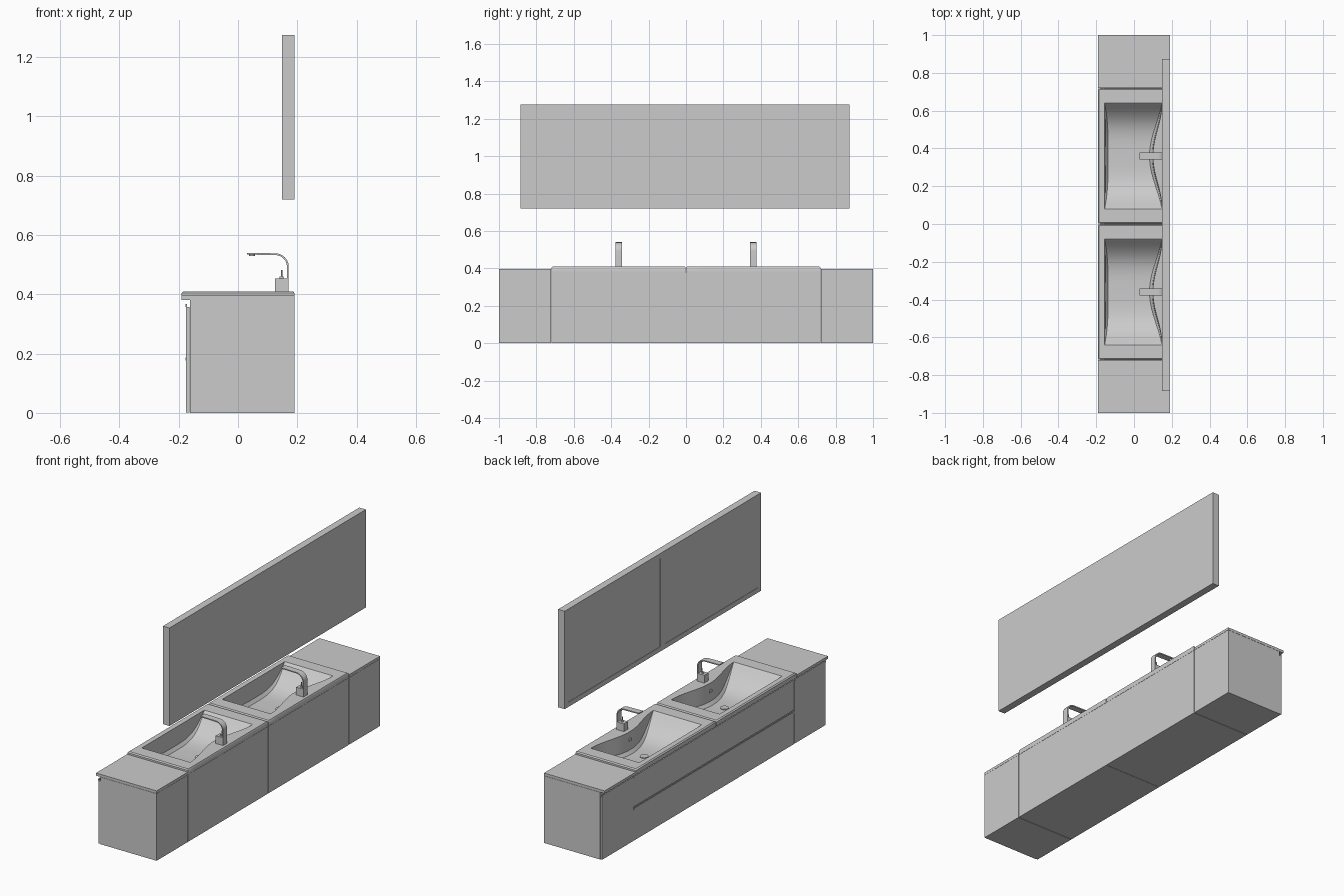
import bpy, bmesh, math

if "Cube" in bpy.data.objects:
    bpy.data.objects.remove(bpy.data.objects["Cube"])


def add_mesh(name, verts, faces, smooth=False):
    me = bpy.data.meshes.new(name)
    me.from_pydata(verts, [], faces)
    bm = bmesh.new()
    bm.from_mesh(me)
    bmesh.ops.remove_doubles(bm, verts=bm.verts, dist=1e-5)
    bmesh.ops.recalc_face_normals(bm, faces=bm.faces)
    bm.to_mesh(me)
    bm.free()
    ob = bpy.data.objects.new(name, me)
    bpy.context.collection.objects.link(ob)
    if smooth:
        bpy.ops.object.select_all(action='DESELECT')
        ob.select_set(True)
        bpy.context.view_layer.objects.active = ob
        bpy.ops.object.shade_smooth_by_angle(angle=math.radians(35))
    return ob


def box(name, x, y, z, open_top=False):
    """Box from ranges; open_top leaves a hollow carcass with wall thickness."""
    v = [(a, b, c) for a in x for b in sorted(y) for c in z]
    f = [(0, 1, 3, 2), (4, 6, 7, 5), (0, 4, 5, 1), (2, 3, 7, 6), (0, 2, 6, 4)]
    if not open_top:
        f.append((1, 5, 7, 3))
    ob = add_mesh(name, v, f)
    if open_top:
        # an open box still has outward normals after recalculation
        m = ob.modifiers.new("walls", 'SOLIDIFY')
        m.thickness, m.offset = 0.007, -1
    return ob


def cylinder(name, loc, r, h, axis='Z', n=24):
    rot = (0, math.pi / 2, 0) if axis == 'X' else (0, 0, 0)
    bpy.ops.mesh.primitive_cylinder_add(vertices=n, radius=r, depth=h, location=loc, rotation=rot)
    ob = bpy.context.object
    ob.name = name
    bpy.ops.object.shade_smooth_by_angle(angle=math.radians(35))
    return ob


def loft(name, rings, smooth=True):
    """Closed cross-sections bridged in order and capped at both ends."""
    n = len(rings[0])
    verts = [p for r in rings for p in r]
    faces = [(i * n + j, i * n + (j + 1) % n, (i + 1) * n + (j + 1) % n, (i + 1) * n + j)
             for i in range(len(rings) - 1) for j in range(n)]
    faces += [tuple(range(n)), tuple(range((len(rings) - 1) * n, len(rings) * n))]
    return add_mesh(name, verts, faces, smooth)


TOP, DEPTH, MID, HALF = 0.41, 0.118, 0.36, 0.28


def basin_ring(y, inset=0.0):
    """Cross-section of the wash basin at distance y from the centre line."""
    t = max(-1.0, min(1.0, (y - MID) / HALF))
    d = DEPTH * max(0.0, 1 - abs(t) ** 3.5) ** 1.15
    back = 0.148 - 0.048 * (0.5 + 0.5 * math.cos(math.pi * t))
    k = d / DEPTH
    f, top, fl = -0.155, TOP - inset, TOP - inset - d
    under = min(0.381, fl - 0.006)
    prof = [(-0.19, 0.381), (-0.19, TOP - 0.006), (-0.184, top), (f, top),
            (f + 0.004 * k, top - d * 0.85), (f + 0.018 * k, fl),
            (back - 0.018 * k, fl), (back - 0.004 * k, top - d * 0.85), (back, top),
            (0.187, top), (0.19, TOP - 0.006), (0.19, 0.381),
            (0.155, 0.381), (back + 0.004, under), (f - 0.002, under), (-0.158, 0.381)]
    return [(x, y, z) for x, z in prof]


for s, side in ((1, "right"), (-1, "left")):
    # cabinets: closed end unit and hollow basin unit
    box(f"end_cabinet_{side}", (-0.162, 0.19), (s * 0.722, s * 1.0), (0, 0.38))
    box(f"basin_cabinet_{side}", (-0.162, 0.19), (s * 0.001, s * 0.719), (0, 0.38), True)
    box(f"end_door_{side}", (-0.175, -0.163), (s * 0.722, s * 1.0), (0.002, 0.357))
    box(f"end_door_lip_{side}", (-0.177, -0.172), (s * 0.722, s * 1.0), (0.357, 0.367))
    box(f"end_worktop_{side}", (-0.19, 0.19), (s * 0.721, s * 1.0), (0.381, 0.396))

    # wash basin with scooped bowl
    n = 48
    ys = [MID - HALF * math.cos(math.pi * i / n) for i in range(n + 1)]
    rings = [basin_ring(0.002, 0.006), basin_ring(0.008)]
    rings += [basin_ring(y) for y in ys]
    rings += [basin_ring(0.712), basin_ring(0.718, 0.006)]
    loft(f"basin_{side}", [[(x, s * y, z) for x, y, z in r] for r in rings])

    # drain and overflow
    yc = s * MID
    cylinder(f"drain_{side}", (0.01, yc, TOP - DEPTH + 0.001), 0.022, 0.006)
    cylinder(f"overflow_{side}", (0.097, yc, 0.366), 0.011, 0.006, 'X')

    # tap: block, curved flat spout, nozzle, lever
    w = 0.018
    box(f"tap_base_{side}", (0.125, 0.171), (yc - w, yc + w), (0.409, 0.454))
    path = [(0.171, 0.45, 0)]
    for i in range(13):
        a = math.pi / 2 * i / 12
        path.append((0.126 + 0.045 * math.cos(a), 0.493 + 0.045 * math.sin(a), a))
    path.append((0.03, 0.54, math.pi / 2))
    spout = []
    for x, z, a in path:
        xi, zi = x - 0.006 * math.cos(a), z - 0.006 * math.sin(a)
        spout.append([(x, yc - w, z), (x, yc + w, z), (xi, yc + w, zi), (xi, yc - w, zi)])
    loft(f"tap_spout_{side}", spout)
    cylinder(f"tap_nozzle_{side}", (0.047, yc, 0.532), 0.01, 0.006)
    cylinder(f"tap_lever_collar_{side}", (0.147, yc, 0.457), 0.007, 0.006)
    cylinder(f"tap_lever_{side}", (0.147, yc, 0.468), 0.0025, 0.028)

# drawer fronts with finger lips
for name, z0, z1 in (("lower", 0.002, 0.176), ("upper", 0.194, 0.357)):
    box(f"{name}_drawer_front", (-0.175, -0.163), (-0.719, 0.719), (z0, z1))
    box(f"{name}_drawer_lip", (-0.177, -0.172), (-0.719, 0.719), (z1, z1 + 0.01))

# mirror cabinet: one body with two inset glass panels on the -x side
Y0, Y1, Z0, Z1 = -0.885, 0.873, 0.72, 1.275
box("mirror_body", (0.153, 0.19), (Y0, Y1), (Z0, Z1))
yc = (Y0 + Y1) / 2
e = 0.027
for name, y, z in (("bottom", (Y0, Y1), (Z0, Z0 + e)), ("top", (Y0, Y1), (Z1 - e, Z1)),
                   ("left", (Y0, Y0 + e), (Z0 + e, Z1 - e)),
                   ("right", (Y1 - e, Y1), (Z0 + e, Z1 - e)),
                   ("centre", (yc - 0.022, yc + 0.022), (Z0 + e, Z1 - e))):
    box(f"mirror_frame_{name}", (0.149, 0.153), y, z)
for name, y in (("left", (Y0 + e, yc - 0.022)), ("right", (yc + 0.022, Y1 - e))):
    box(f"mirror_glass_{name}", (0.151, 0.1535), y, (Z0 + e, Z1 - e))
